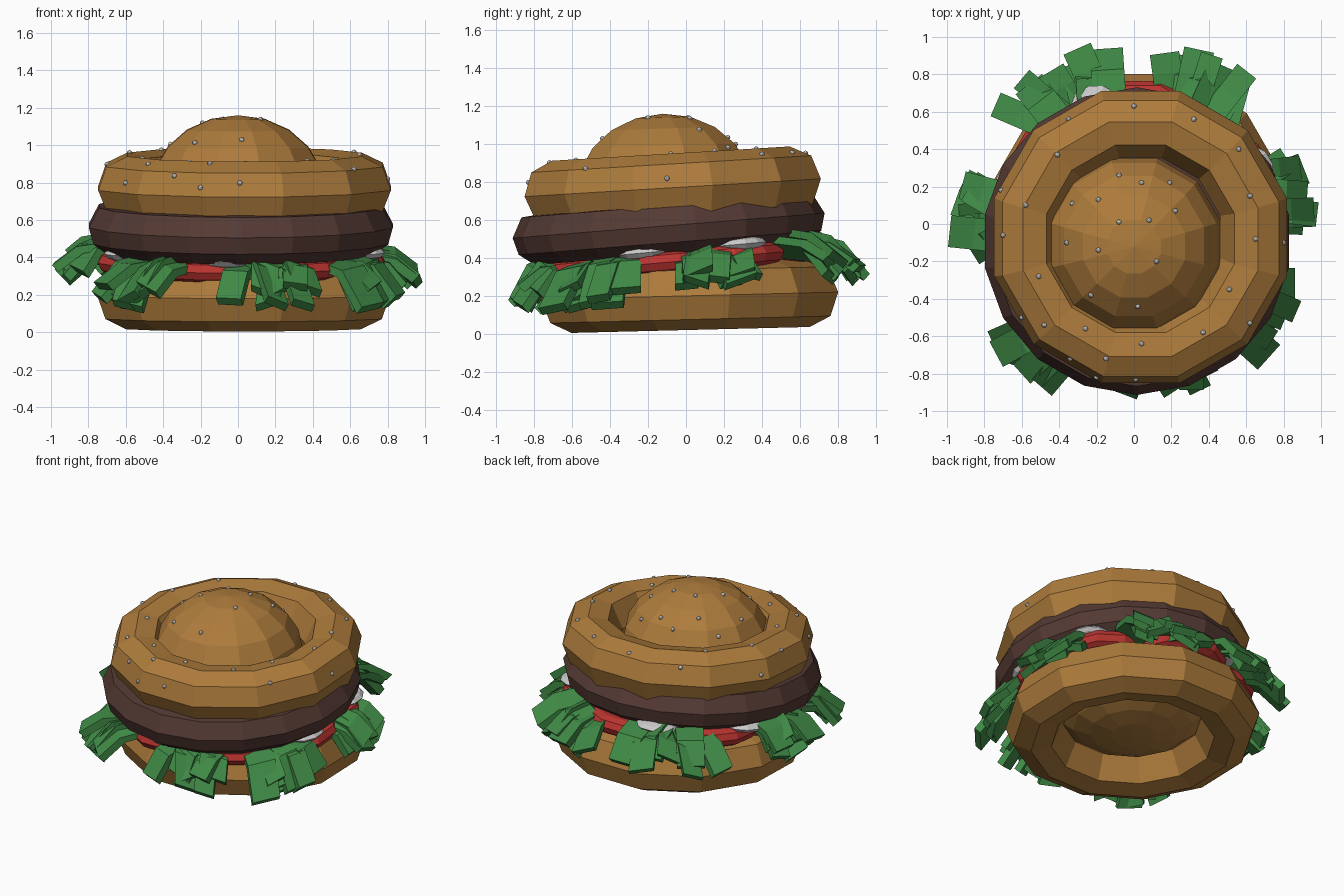
import bpy, bmesh, math, random
from mathutils import Matrix, Vector
from mathutils.bvhtree import BVHTree

if "Cube" in bpy.data.objects:
    bpy.data.objects.remove(bpy.data.objects["Cube"])

random.seed(11)


def material(name, color):
    m = bpy.data.materials.new(name)
    m.diffuse_color = (*color, 1)
    m.use_nodes = True
    m.node_tree.nodes["Principled BSDF"].inputs["Base Color"].default_value = m.diffuse_color
    return m


BREAD = material("bread", (0.42, 0.20, 0.045))
MEAT = material("meat", (0.09, 0.042, 0.034))
RED = material("tomato", (0.50, 0.035, 0.03))
GREEN = material("leaf", (0.05, 0.25, 0.06))


def finish(name, bm, mat=None):
    bmesh.ops.recalc_face_normals(bm, faces=bm.faces)
    me = bpy.data.meshes.new(name)
    bm.to_mesh(me)
    bm.free()
    ob = bpy.data.objects.new(name, me)
    bpy.context.collection.objects.link(ob)
    if mat:
        me.materials.append(mat)
    return ob


def lathe(bm, profile, n, mat, closed=False):
    """Revolve (r, z) points about z; ends are capped unless the profile is closed."""
    start = math.pi / n
    rings = [[bm.verts.new(mat @ Vector((r * math.cos(start + 2 * math.pi * i / n),
                                         r * math.sin(start + 2 * math.pi * i / n), z)))
              for i in range(n)] for r, z in profile]
    pairs = list(zip(rings, rings[1:]))
    if closed:
        pairs.append((rings[-1], rings[0]))
    else:
        bm.faces.new(rings[0])
        bm.faces.new(rings[-1])
    for a, b in pairs:
        for i in range(n):
            j = (i + 1) % n
            bm.faces.new((a[i], a[j], b[j], b[i]))


def frame(x, y, z, tilt):
    return Matrix.Translation((x, y, z)) @ Matrix.Rotation(tilt, 4, 'X')


RING = [(0.81, 0.0), (0.765, 0.125), (0.65, 0.18), (0.52, 0.155),
        (0.44, 0.0), (0.47, -0.13), (0.60, -0.185), (0.755, -0.135)]


def bun_ring(name, mat, flip=1):
    bm = bmesh.new()
    lathe(bm, [(r, z * flip) for r, z in RING], 12, mat, closed=True)
    return finish(name, bm, BREAD)


def dome(name, mat, r, h):
    bm = bmesh.new()
    bmesh.ops.create_uvsphere(bm, u_segments=12, v_segments=10, radius=1,
                              matrix=mat @ Matrix.Rotation(math.pi / 12, 4, 'Z')
                              @ Matrix.Diagonal((r, r, h, 1)))
    return finish(name, bm, BREAD)


# Buns: a ring with a dome in the middle
bun_ring("bottom_bun_ring", frame(0.03, 0.02, 0.20, 0.025), -1)
dome("bottom_bun_core", frame(0.03, 0.02, 0.27, 0.025), 0.47, 0.19)
top_ring = bun_ring("top_bun_ring", frame(0.035, -0.07, 0.77, 0.06))
top_dome = dome("top_bun_dome", frame(0.0, -0.11, 0.75, 0.03), 0.48, 0.41)

# Patty
bm = bmesh.new()
lathe(bm, [(0.5, -0.13), (0.72, -0.13), (0.80, -0.07), (0.825, 0.02), (0.77, 0.125), (0.6, 0.14)],
      18, frame(0.015, -0.09, 0.55, 0.08))
finish("patty", bm, MEAT)

# Tomato slices and onion pieces fanned round the stack
LAYER = frame(0.02, -0.01, 0.385, 0.09)


def spread(name, angles, dist, profile, z, mat=None):
    for k, a in enumerate(angles):
        a = math.radians(a)
        bm = bmesh.new()
        lathe(bm, profile, 12, LAYER @ Matrix.Translation((dist * math.cos(a), dist * math.sin(a), z)))
        finish(f"{name}_{k + 1}", bm, mat)


spread("tomato_slice", [25, 86, 140, 192, 250, 300, 345], 0.43,
       [(0.3, -0.06), (0.34, -0.04), (0.36, 0), (0.34, 0.04), (0.3, 0.06)], 0, RED)
spread("onion_piece", [-18, 27, 110, 160, 205, 263], 0.65,
       [(0.08, -0.04), (0.13, -0.022), (0.15, 0), (0.13, 0.022), (0.08, 0.04)], 0.06)


# Lettuce: bunches of thick drooping strips
def strip(bm, angle, yaw, r_out, z0, drop, width):
    d = Vector((math.cos(angle), math.sin(angle), 0))
    out = Vector((math.cos(angle + yaw), math.sin(angle + yaw), 0))
    side = Vector((-out.y, out.x, random.uniform(-0.5, 0.5))) * (width / 2)
    thick = Vector((0, 0, 0.018)) + out * 0.018
    reach = r_out - 0.68
    rings = []
    for f, g in ((0, 0), (0.55, 0.2), (1, 1)):
        c = d * 0.68 + out * reach * f + Vector((0, 0, z0 - drop * g))
        rings.append([bm.verts.new(c + s * side + t * thick)
                      for s, t in ((-1, -1), (1, -1), (1, 1), (-1, 1))])
    bm.faces.new(rings[0])
    bm.faces.new(rings[-1])
    for a, b in zip(rings, rings[1:]):
        for i in range(4):
            j = (i + 1) % 4
            bm.faces.new((a[i], a[j], b[j], b[i]))


# centre angle, half spread, outer radius, height, drop
BUNCHES = [(177, 9, 0.98, 0.46, 0.14), (233, 13, 1.02, 0.36, 0.18),
           (285, 12, 0.97, 0.37, 0.18), (323, 9, 1.01, 0.39, 0.20),
           (12, 11, 0.97, 0.42, 0.12), (60, 13, 1.0, 0.49, 0.15),
           (116, 15, 0.99, 0.48, 0.15)]
for k, (a, spr, r, z, drop) in enumerate(BUNCHES):
    bm = bmesh.new()
    for i in range(8):
        ang = math.radians(a - spr + spr * 2 * i / 7)
        strip(bm, ang, random.uniform(-0.5, 0.5), r - random.uniform(0, 0.10),
              z + random.uniform(-0.04, 0.03), drop * random.uniform(0.6, 1.3),
              random.uniform(0.12, 0.18))
    finish(f"lettuce_bunch_{k + 1}", bm, GREEN)

# Sesame seeds dropped onto the top bun
SEEDS = [(0, .63), (.32, .56), (-.35, .56), (.56, .40), (.62, .15), (.65, -.08), (.51, -.35),
         (.62, -.53), (.37, -.58), (.04, -.64), (-.15, -.72), (-.26, -.56), (-.48, -.54),
         (-.51, -.28), (-.58, .10), (-.41, .37), (-.60, -.50), (-.34, -.72), (-.20, -.82),
         (.01, -.83), (-.70, -.06), (-.71, .18), (-.08, .26), (.04, .22), (.19, .22),
         (.22, .07), (.08, .02), (-.08, .01), (-.19, .13), (-.33, .11), (-.36, -.10),
         (-.19, -.14), (.12, -.20), (-.23, -.38), (.02, -.44), (.80, -.10)]
bpy.context.view_layer.update()
deps = bpy.context.evaluated_depsgraph_get()
trees = [BVHTree.FromObject(o, deps) for o in (top_ring, top_dome)]
bm = bmesh.new()
for x, y in SEEDS:
    hits = [t.ray_cast(Vector((x, y, 2)), Vector((0, 0, -1)))[0] for t in trees]
    hits = [h for h in hits if h]
    if hits:
        bmesh.ops.create_icosphere(bm, subdivisions=2, radius=0.014,
                                   matrix=Matrix.Translation(max(hits, key=lambda h: h.z)))
finish("sesame_seeds", bm)
